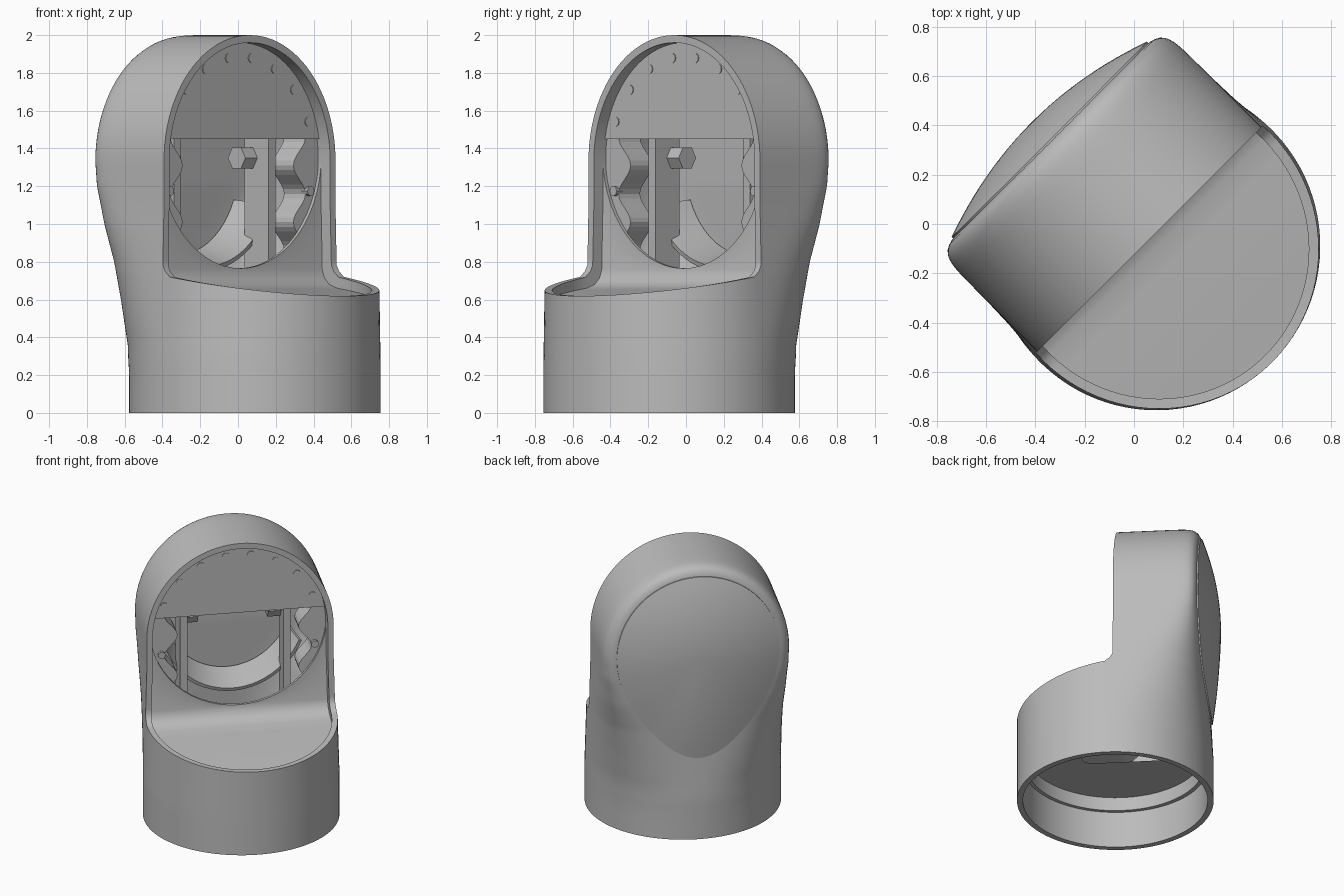
import bpy, bmesh, math
from mathutils import Vector

old = bpy.data.objects.get("Cube")
if old:
    bpy.data.objects.remove(old, do_unlink=True)

mat = bpy.data.materials.new("plain grey")
mat.use_nodes = True
GREY = (0.5, 0.5, 0.5, 1)
mat.diffuse_color = GREY
mat.node_tree.nodes["Principled BSDF"].inputs["Base Color"].default_value = GREY

S = math.sqrt(0.5)
R, CV, CZ = 0.665, 0.127, 1.335       # tube radius, tube centre depth, arch centre height
HALF = 0.642                          # half width of the hood
RIM = 0.72                            # height where the apron meets the hood


def P(u, v, z):
    """u runs across the model, v towards its open side; both lie diagonal."""
    return Vector(((u + v) * S, (u - v) * S, z))


def finish(name, bm, thick=0.0, smooth=True, out=None):
    bmesh.ops.remove_doubles(bm, verts=bm.verts, dist=0.0005)
    bmesh.ops.dissolve_degenerate(bm, edges=bm.edges, dist=0.0003)
    bmesh.ops.recalc_face_normals(bm, faces=bm.faces)
    if out:                           # make the sheet face the wanted way
        d = P(*out)
        f = max(bm.faces, key=lambda f: f.calc_center_median().dot(d))
        if f.normal.dot(d) < 0:
            bmesh.ops.reverse_faces(bm, faces=bm.faces)
    me = bpy.data.meshes.new(name)
    bm.to_mesh(me)
    bm.free()
    me.materials.append(mat)
    ob = bpy.data.objects.new(name, me)
    bpy.context.collection.objects.link(ob)
    bpy.ops.object.select_all(action="DESELECT")
    ob.select_set(True)
    bpy.context.view_layer.objects.active = ob
    if thick:
        m = ob.modifiers.new("thickness", "SOLIDIFY")
        m.thickness, m.offset = thick, -1
        bpy.ops.object.modifier_apply(modifier=m.name)
    if smooth:
        bpy.ops.object.shade_smooth_by_angle(angle=math.radians(35))


def grid(bm, rows):
    vs = [[bm.verts.new(P(*p)) for p in r] for r in rows]
    for a, b in zip(vs, vs[1:]):
        for i in range(len(a) - 1):
            bm.faces.new((a[i], a[i + 1], b[i + 1], b[i]))


def prism(name, outline, v0, v1):
    """Extrude a (u, z) outline from depth v0 to v1."""
    bm = bmesh.new()
    f = bm.faces.new([bm.verts.new(P(u, v0, z)) for u, z in outline])
    g = bmesh.ops.extrude_face_region(bm, geom=[f])["geom"]
    for e in g:
        if isinstance(e, bmesh.types.BMVert):
            e.co += P(0, v1 - v0, 0)
    finish(name, bm, smooth=False)


def lerp(table, z):
    for (a, p), (b, q) in zip(table, table[1:]):
        if z <= b:
            return p + (q - p) * max(0, (z - a) / (b - a))
    return table[-1][1]


# Section shape by height: corner fullness, half width, depth behind the tube centre
FULL = [(0.2, 0.708), (0.35, 0.717), (0.6, 0.77), (0.8, 0.82), (1.0, 0.89), (1.2, 0.945), (1.33, 0.955)]


def section(z):
    return (-1 / math.log2(lerp(FULL, z)),
            lerp([(0.3, R), (0.8, 0.65), (1.1, HALF)], z),
            lerp([(0.3, R), (0.8, 0.635), (1.2, 0.61)], z))


def front_edge(z):
    return 0.088 + 0.052 * min(1, max(0, (0.79 - z) / 0.07)) ** 2


def back_row(z, count=120):
    n, hw, dep = section(z)
    q = (front_edge(z) - CV) / dep
    a = math.atan(q / (1 - abs(q) ** n) ** (1 / n))
    row = []
    for i in range(count + 1):
        t = a - (math.pi + 2 * a) * i / count
        c, s = math.cos(t), math.sin(t)
        r = (abs(c) ** n + abs(s) ** n) ** (-1 / n)
        row.append((hw * c * r, CV + dep * s * r, z))
    return row


# Hood and tube: one shell with an open front and a sloping apron
low = [RIM * i / 12 for i in range(13)]
zs = low + [RIM + (CZ - RIM) * i / 20 for i in range(1, 21)]
rows = [back_row(z) for z in zs]
for i in range(1, 25):                # the top is the last section turned about the arch centre
    t = math.pi / 2 * i / 24
    rows.append([(u * math.cos(t), v, CZ + abs(u) * math.sin(t) * (2 - CZ) / HALF)
                 for u, v, z in rows[len(zs) - 1]])
bm = bmesh.new()
grid(bm, rows)
apron = []
for z in low:
    edge = back_row(z)[0]
    a = math.asin((edge[1] - CV) / R)
    k = edge[0] / (R * math.cos(a))
    row = []
    for i in range(49):
        t = a + (math.pi - 2 * a) * i / 48
        v = CV + R * math.sin(t)
        row.append((k * R * math.cos(t), v, z * (1 - 0.14 * (v - edge[1]) / 0.65)))
    apron.append(row)
grid(bm, apron)
finish("hood_shell", bm, thick=0.04, out=(0, -1, 0))

# Domed teardrop cover on the back, its edge following the shell
rows = []
for s in [i / 12 for i in range(13)] + [1.0]:
    row = []
    for i in range(65):
        t = 2 * math.pi * i / 64
        c, d = math.cos(t), math.sin(t)
        u1 = 0.56 * c * (1 if d > 0 else 1 - 0.26 * d * d)
        z1 = 1.36 + d * (0.57 if d > 0 else 0.76)
        n, hw, dep = section(z1)
        off = math.hypot(u1, max(0, z1 - CZ) * HALF / (2 - CZ)) / hw
        edge = CV - dep * (1 - off ** n) ** (1 / n) - 0.008
        v = edge + (-0.585 - edge) * (1 - s * s)
        if len(rows) == 13:
            v += 0.03
        row.append((s * u1, v, 1.36 + s * (z1 - 1.36)))
    rows.append(row)
bm = bmesh.new()
grid(bm, rows)
finish("back_cover", bm, out=(0, -1, 0))

# Floor sweeping up into the wall below the round opening
path = [(0.755, 0.57), (0.72, 0.575), (0.6, 0.595), (0.4, 0.625), (0.22, 0.648),
        (0.13, 0.66), (0.07, 0.68), (0.035, 0.715), (0.02, 0.76)]
HOLE = 0.605
fan = [math.pi / 2 * i / 14 for i in range(-14, 15)]
rows = []
for v, z in path:
    w = math.sqrt(max(0, 0.635 ** 2 - max(0, v - CV) ** 2)) if v > 0.1 else 0.615
    rows.append([(w * math.sin(t), v, z) for t in fan])
rows.append([(HOLE * math.sin(t), 0.02, 1.37 - HOLE * math.cos(t)) for t in fan])
bm = bmesh.new()
grid(bm, rows)
finish("floor_and_wall", bm, thick=0.02, out=(0, 1, 0))

# Half-round front plate
a = math.asin(0.115 / 0.63)
arc = [a + (math.pi - 2 * a) * i / 40 for i in range(41)]
prism("front_plate", [(0.615 * math.cos(t), CZ + 0.63 * math.sin(t)) for t in arc], -0.015, 0.015)


def disc(u, z, r, sides):
    return [(u + r * math.cos(2 * math.pi * i / sides), z + r * math.sin(2 * math.pi * i / sides))
            for i in range(sides)]


for side in (-1, 1):
    tag = "left" if side > 0 else "right"
    # Bolts around the opening
    for j, deg in enumerate((81, 62, 43, 22, -17)):
        t = math.radians(deg)
        prism(f"{tag}_bolt_{j}", disc(side * 0.55 * math.cos(t), CZ + 0.55 * math.sin(t), 0.026, 10),
              -0.03, 0.02)
    # Upright post, hexagonal nut and wavy bracket
    prism(f"{tag}_post", [(side * 0.33, 0.72), (side * 0.38, 0.72), (side * 0.38, 1.5), (side * 0.33, 1.5)],
          -0.28, -0.1)
    nut = bmesh.new()
    ends = [[(side * u, -0.25 + p, q) for p, q in disc(0, 1.35, 0.065, 6)] for u in (0.24, 0.34)]
    grid(nut, [e + e[:1] for e in ends])
    nut.faces.new([nut.verts.new(P(*p)) for p in ends[0]])
    finish(f"{tag}_nut", nut, smooth=False)
    wave = [(side * (0.46 + 0.045 * math.cos(2 * math.pi * i / 12)), 0.86 + 0.6 * i / 24) for i in range(25)]
    prism(f"{tag}_bracket", wave + [(side * 0.6, 1.46), (side * 0.6, 1.15), (side * 0.52, 0.95)],
          -0.16, 0.0)

# Curved tray between the posts
bm = bmesh.new()
angles = [math.radians(205 + 130 * i / 24) for i in range(25)]
grid(bm, [[(r * 0.9 * math.cos(t), v, 1.34 + r * math.sin(t)) for t in angles]
          for v, r in ((-0.44, 0.5), (-0.32, 0.53), (-0.22, 0.56))])
finish("curved_tray", bm, thick=0.025)


def squarish(x):
    return math.copysign(abs(x) ** 0.25, x)


# Ledge inside the foot and its ceiling with a slot
ring = [2 * math.pi * i / 64 for i in range(65)]
rows = [[(r * math.cos(t), CV + r * math.sin(t), z) for t in ring]
        for r, z in ((0.64, 0.27), (0.6, 0.27), (0.6, 0.37))]
rows.append([(0.08 + 0.2 * squarish(math.cos(t)), 0.06 + 0.3 * squarish(math.sin(t)), 0.37) for t in ring])
bm = bmesh.new()
grid(bm, rows)
finish("foot_ledge", bm)
